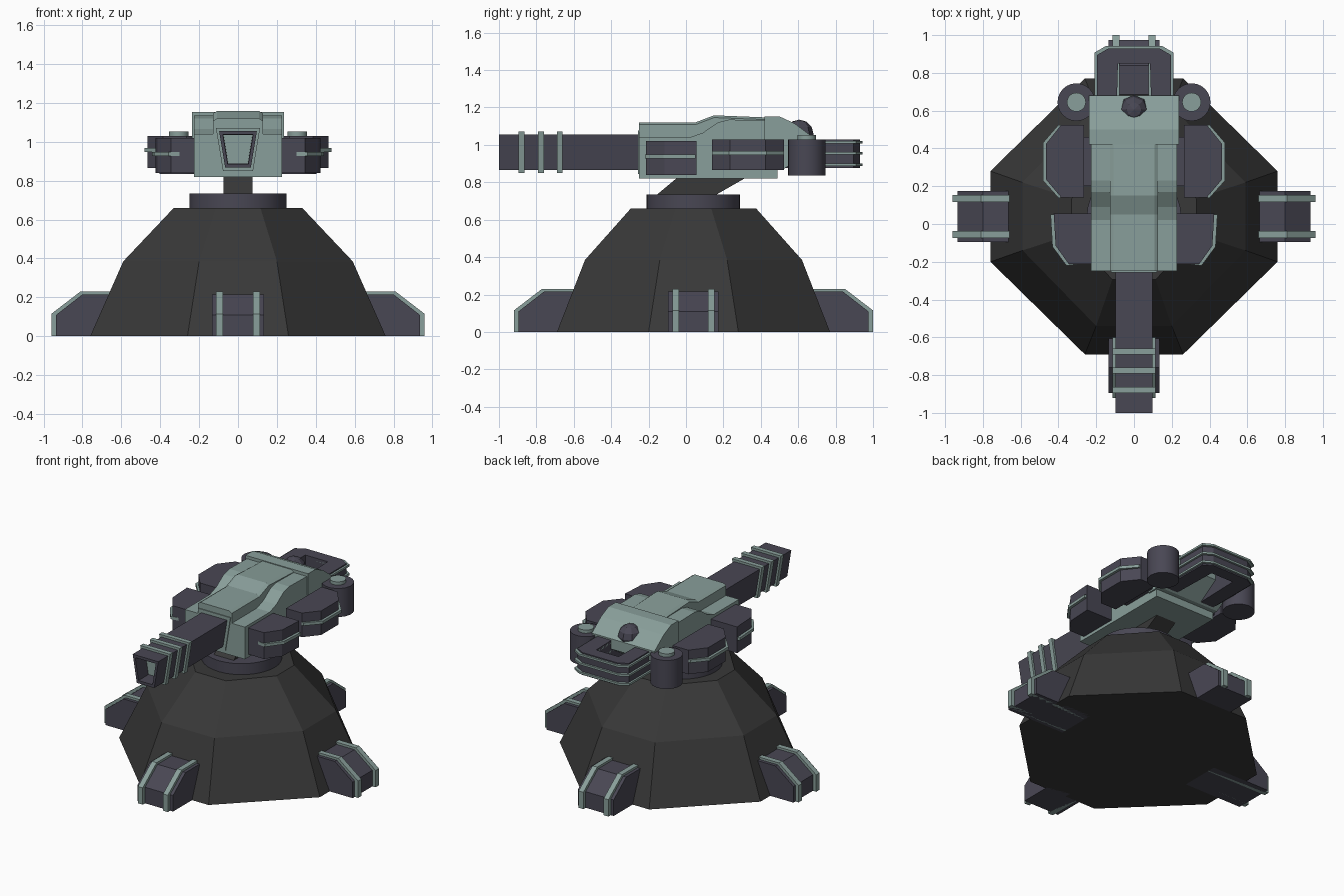
import bpy, bmesh, math
from mathutils import Vector

if "Cube" in bpy.data.objects:
    bpy.data.objects.remove(bpy.data.objects["Cube"])

CY = 0.04  # centre of the base in y


def material(name, rgb):
    m = bpy.data.materials.new(name)
    m.diffuse_color = (*rgb, 1)
    m.use_nodes = True
    m.node_tree.nodes["Principled BSDF"].inputs["Base Color"].default_value = m.diffuse_color
    return m


STONE = material("charcoal", (0.04, 0.04, 0.04))
DARK = material("dark_metal", (0.066, 0.063, 0.088))
GREEN = material("grey_green", (0.25, 0.345, 0.325))


def finish(name, bm, *mats):
    bmesh.ops.recalc_face_normals(bm, faces=bm.faces)
    me = bpy.data.meshes.new(name)
    bm.to_mesh(me)
    bm.free()
    for m in mats:
        me.materials.append(m)
    ob = bpy.data.objects.new(name, me)
    bpy.context.collection.objects.link(ob)
    return ob


def place(axis, p, t):
    u, v = p
    return {"x": (t, u, v), "y": (u, t, v), "z": (u, v, t)}[axis]


def loft(name, sections, axis, mat):
    """Skin a list of (position, outline) sections along an axis."""
    bm = bmesh.new()
    rings = [[bm.verts.new(place(axis, p, t)) for p in pts] for t, pts in sections]
    n = len(rings[0])
    for a, b in zip(rings, rings[1:]):
        for i in range(n):
            bm.faces.new((a[i], a[(i + 1) % n], b[(i + 1) % n], b[i]))
    bm.faces.new(rings[0])
    bm.faces.new(rings[-1])
    return finish(name, bm, mat)


def prism(name, pts, axis, a, b, mat):
    return loft(name, [(a, pts), (b, pts)], axis, mat)


def flip(pts, s):
    return [(x * s, y) for x, y in pts]


def cylinder(name, x, y, z0, z1, r, sides, mat):
    pts = [(x + r * math.cos(2 * math.pi * i / sides), y + r * math.sin(2 * math.pi * i / sides))
           for i in range(sides)]
    ob = prism(name, pts, "z", z0, z1, mat)
    bpy.context.view_layer.objects.active = ob
    ob.select_set(True)
    bpy.ops.object.shade_smooth_by_angle()
    ob.select_set(False)
    return ob


# Eight-sided base in two slopes
def octagon(hx, hy, c):
    q = [(hx, c - 0.02), (c, hy)]
    pts = q + [(-x, y) for x, y in q[::-1]]
    pts += [(-x, -y) for x, y in q] + [(x, -y) for x, y in q[::-1]]
    return [(x, y + CY) for x, y in pts]


loft("base", [(0, octagon(0.76, 0.73, 0.26)), (0.385, octagon(0.59, 0.58, 0.2)),
              (0.66, octagon(0.33, 0.335, 0.115))], "z", STONE)

# Four feet, each with two raised strips
foot = [(0.5, 0), (0.935, 0), (0.935, 0.11), (0.8, 0.215), (0.5, 0.215)]
strip = [(0.5, 0), (0.96, 0), (0.96, 0.115), (0.81, 0.23), (0.5, 0.23)]
for i in range(4):
    parts = [prism("foot", foot, "y", -0.135, 0.135, DARK)]
    for s in (-1, 1):
        parts.append(prism("foot_strip", strip, "y", s * 0.077, s * 0.113, GREEN))
    for ob in parts:
        ob.rotation_euler.z = i * math.pi / 2
        ob.location.y = CY

# Turning ring and slanted neck
cylinder("turning_ring", 0, CY, 0.655, 0.735, 0.25, 32, DARK)
prism("neck", [(-0.16, 0.73), (0.155, 0.73), (0.33, 0.83), (-0.04, 0.83)], "x", -0.075, 0.075, STONE)

# Turret body: shoulders, centre ridge and rear block
shoulder = [(-0.25, 0.82), (0.49, 0.82), (0.49, 1.13), (0.23, 1.135), (0.17, 1.12),
            (0.09, 1.065), (0.02, 1.04), (-0.25, 1.04)]
prism("turret_body", shoulder, "x", -0.227, 0.227, GREEN)
ridge = [(-0.25, 1.0), (0.45, 1.0), (0.45, 1.146), (0.15, 1.158), (0.05, 1.12), (-0.25, 1.12)]
loft("turret_ridge", [(-0.128, [(y, z - 0.012 if z > 1.05 else z) for y, z in ridge]),
                      (-0.108, ridge), (0.108, ridge),
                      (0.128, [(y, z - 0.012 if z > 1.05 else z) for y, z in ridge])], "x", GREEN)
rear = [(0.42, 0.87), (0.52, 0.87), (0.68, 0.97), (0.68, 1.04), (0.58, 1.115), (0.5, 1.152), (0.42, 1.152)]
prism("turret_rear", rear, "x", -0.237, 0.237, GREEN)

# Low-poly sensor dome on the rear slope
bm = bmesh.new()
bmesh.ops.create_uvsphere(bm, u_segments=8, v_segments=6, radius=0.077)
bmesh.ops.translate(bm, verts=bm.verts, vec=(0, 0.605, 1.058))
finish("sensor_dome", bm, DARK)

# Hollow barrel with a tapered section and three bands
barrel = [(-0.097, 1.055), (0.097, 1.055), (0.066, 0.867), (-0.066, 0.867)]


def scaled(k):
    return [(x * k, 0.963 + (z - 0.963) * k) for x, z in barrel]


gun = loft("barrel", [(-0.2, barrel), (-1, barrel), (-1, scaled(0.8)), (-0.85, scaled(0.76))], "y", DARK)
gun.data.materials.append(GREEN)
gun.data.polygons[-1].material_index = 1
for y in (-0.88, -0.775, -0.675):
    prism("barrel_band", scaled(1.17), "y", y - 0.016, y + 0.016, GREEN)

# Collar where the barrel meets the body
prism("barrel_collar", scaled(1.25), "y", -0.256, -0.2, GREEN)

# Side pods and canisters, mirrored left and right
front_pod = [(0.2, 0.055), (0.425, 0.055), (0.415, -0.115), (0.345, -0.213), (0.2, -0.213)]
front_trim = [(0.3, 0.05), (0.442, 0.05), (0.432, -0.12), (0.358, -0.22), (0.3, -0.213)]
rear_pod = [(0.265, 0.14), (0.385, 0.14), (0.465, 0.235), (0.465, 0.425), (0.385, 0.525), (0.265, 0.525)]
rear_trim = [(0.3, 0.15), (0.4, 0.138), (0.482, 0.23), (0.482, 0.43), (0.4, 0.525), (0.3, 0.51)]
mount = [(0.2, 0.2), (0.28, 0.2), (0.28, 0.46), (0.2, 0.46)]
for s, side in ((1, "right"), (-1, "left")):
    prism("front_pod_" + side, flip(front_pod, s), "z", 0.84, 1.02, DARK)
    prism("front_pod_trim_" + side, flip(front_trim, s), "z", 0.928, 0.948, GREEN)
    prism("rear_pod_" + side, flip(rear_pod, s), "z", 0.865, 1.03, DARK)
    prism("rear_pod_trim_" + side, flip(rear_trim, s), "z", 0.947, 0.967, GREEN)
    prism("rear_pod_mount_" + side, flip(mount, s), "z", 0.88, 0.99, DARK)
    cylinder("canister_" + side, s * 0.305, 0.645, 0.835, 1.03, 0.1, 24, DARK)
    cylinder("canister_cap_" + side, s * 0.305, 0.645, 1.02, 1.052, 0.05, 24, GREEN)


# Open frame at the back with three thin fins
def frame(e):
    half = [(0.095, 0.5), (0.195 + e, 0.5), (0.195 + e, 0.895 + e), (0.135 + e, 0.93 + e)]
    inner = [(-0.085, 0.85), (0.085, 0.85)]
    return half + flip(half[::-1], -1) + inner


prism("rear_frame", frame(0), "z", 0.877, 1.03, DARK)
for z in (0.893, 0.955, 1.015):
    prism("rear_fin", frame(0.013), "z", z - 0.007, z + 0.007, GREEN)
